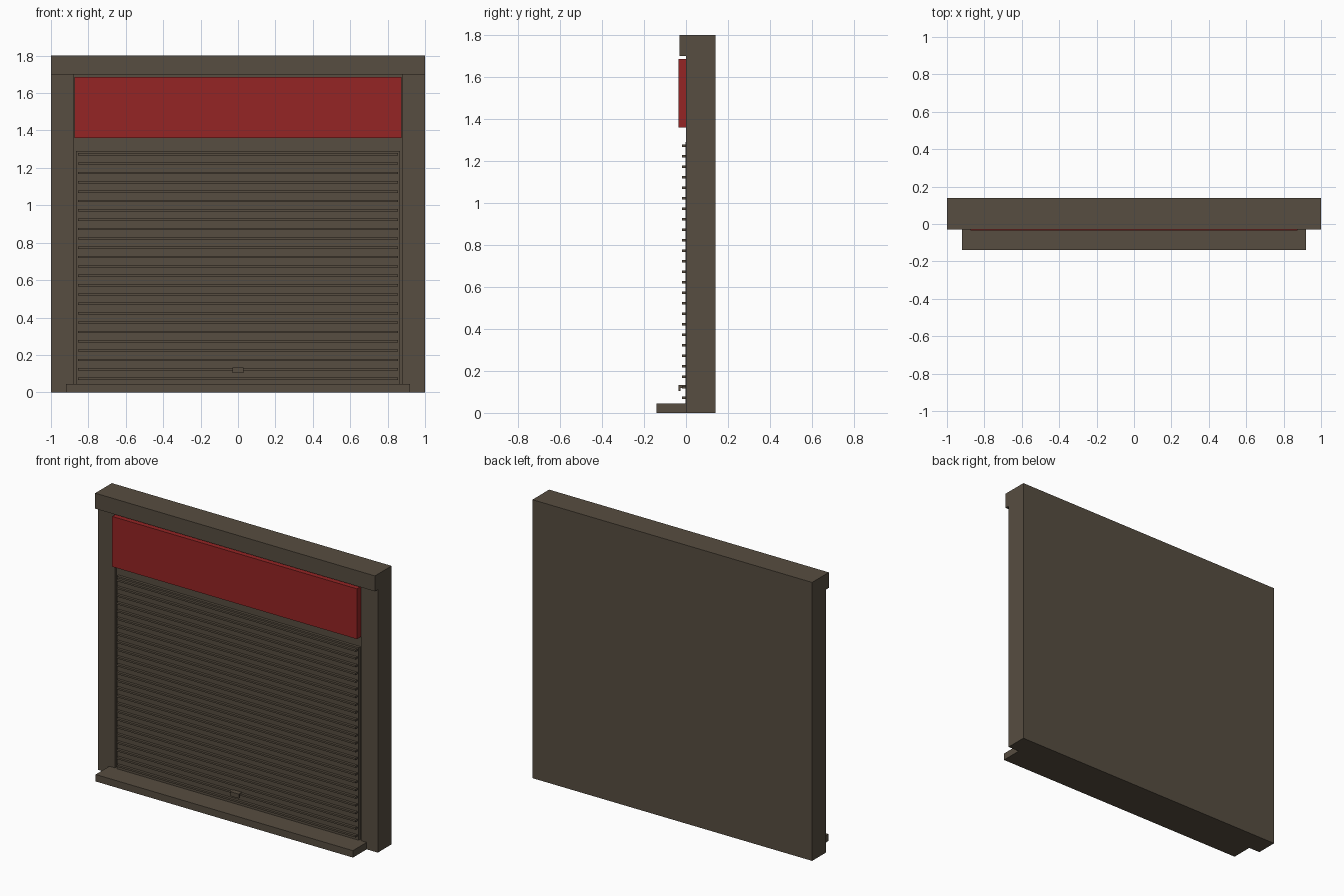
import bpy, bmesh
from mathutils import Matrix, Vector

cube = bpy.data.objects.get("Cube")
if cube:
    bpy.data.objects.remove(cube, do_unlink=True)


def material(name, rgb):
    mat = bpy.data.materials.new(name)
    mat.use_nodes = True
    color = (*rgb, 1)
    mat.diffuse_color = color
    mat.node_tree.nodes["Principled BSDF"].inputs["Base Color"].default_value = color
    return mat


brown = material("dark brown", (0.095, 0.075, 0.052))
red = material("sign red", (0.30, 0.018, 0.018))


def boxes(name, mat, *spans):
    """One object from boxes, each given as (x0, x1), (y0, y1), (z0, z1)."""
    bm = bmesh.new()
    for span in spans:
        low, high = Vector(s[0] for s in span), Vector(s[1] for s in span)
        place = Matrix.Translation((low + high) / 2) @ Matrix.Diagonal((high - low).to_4d())
        bmesh.ops.create_cube(bm, size=1, matrix=place)
    mesh = bpy.data.meshes.new(name)
    bm.to_mesh(mesh)
    bm.free()
    mesh.materials.append(mat)
    obj = bpy.data.objects.new(name, mesh)
    bpy.context.collection.objects.link(obj)
    return obj


# Wall behind the frame, with a shallow infill inside the opening
boxes("back_wall", brown, ((-1, 1), (0.05, 0.14), (0, 1.8)))
boxes("opening_infill", brown, ((-0.88, 0.88), (0.015, 0.05), (0, 1.7)))

# Frame
boxes("left_post", brown, ((0.88, 1), (0, 0.05), (0, 1.7)))
boxes("right_post", brown, ((-1, -0.88), (0, 0.05), (0, 1.7)))
boxes("header", brown, ((-1, 1), (-0.03, 0.05), (1.7, 1.8)))
boxes("sill", brown, ((-0.92, 0.92), (-0.14, 0.015), (0, 0.045)))

# Sign board above the shutter
boxes("sign_board", red, ((-0.875, 0.875), (-0.035, 0.015), (1.36, 1.685)))

# Shutter with evenly spaced ribs
boxes("shutter_panel", brown, ((-0.865, 0.865), (-0.003, 0.015), (0.045, 1.29)))
boxes("shutter_ribs", brown, *[
    ((-0.855, 0.855), (-0.02, -0.003), (z - 0.006, z + 0.006))
    for z in (0.073 + 0.05 * i for i in range(25))])

# Pull handle with a down-turned lip
boxes("handle", brown,
      ((-0.03, 0.03), (-0.035, -0.003), (0.118, 0.132)),
      ((-0.03, 0.03), (-0.035, -0.026), (0.104, 0.118)))
